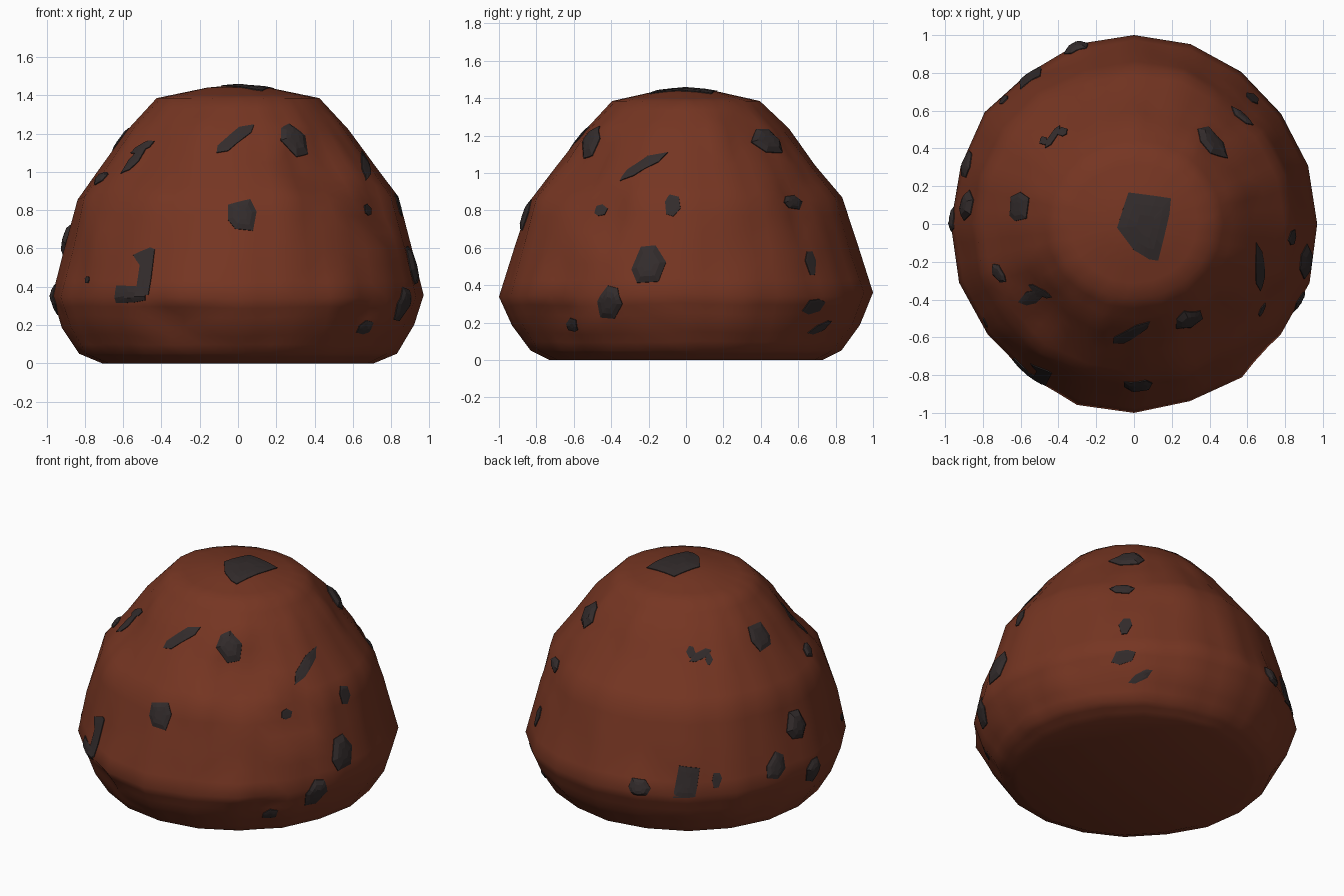
import bpy, bmesh, math, random
from mathutils import Vector
from mathutils.bvhtree import BVHTree

if "Cube" in bpy.data.objects:
    bpy.data.objects.remove(bpy.data.objects["Cube"])

random.seed(4)


def material(name, rgb):
    m = bpy.data.materials.new(name)
    m.diffuse_color = (*rgb, 1)
    m.use_nodes = True
    m.node_tree.nodes["Principled BSDF"].inputs["Base Color"].default_value = m.diffuse_color
    return m


def add_object(name, bm, mat):
    bmesh.ops.recalc_face_normals(bm, faces=bm.faces)
    mesh = bpy.data.meshes.new(name)
    bm.to_mesh(mesh)
    mesh.materials.append(mat)
    ob = bpy.data.objects.new(name, mesh)
    bpy.context.collection.objects.link(ob)
    return ob


brown = material("reddish brown", (0.180, 0.036, 0.016))
dark = material("charcoal", (0.033, 0.025, 0.025))

# Lumpy dome: a low-poly lathe, elliptical rings (x radius, y radius, height)
PROFILE = [(0.71, 0.73, 0), (0.83, 0.83, 0.05), (0.92, 0.93, 0.19), (0.97, 1, 0.35),
           (0.91, 0.92, 0.6), (0.838, 0.835, 0.86), (0.715, 0.69, 1.04),
           (0.575, 0.55, 1.23), (0.425, 0.395, 1.385), (0.16, 0.15, 1.44)]
SIDES = 20
bm = bmesh.new()
rings = []
for rx, ry, z in PROFILE:
    ring = []
    for i in range(SIDES):
        a = math.tau * i / SIDES
        k = 1 if i % 5 == 0 else 1 + random.uniform(-0.015, 0.008)
        zz = z + (random.uniform(-0.012, 0.012) if 0.1 < z < 1.3 else 0)
        ring.append(bm.verts.new((rx * k * math.cos(a), ry * k * math.sin(a), zz)))
    rings.append(ring)
for lo, hi in zip(rings, rings[1:]):
    for i in range(SIDES):
        j = (i + 1) % SIDES
        bm.faces.new((lo[i], lo[j], hi[j], hi[i]))
bm.faces.new(rings[0][::-1])
tip = bm.verts.new((0, 0, 1.455))
for i in range(SIDES):
    bm.faces.new((rings[-1][i], rings[-1][(i + 1) % SIDES], tip))
bmesh.ops.triangulate(bm, faces=bm.faces)

# Shallow hollows around some chips: position, radius, depth
HOLLOWS = [((0.43, -0.56, 1.02), 0.25, 0.04), ((0.70, -0.45, 0.80), 0.2, 0.04),
           ((-0.48, -0.42, 1.10), 0.2, 0.025), ((0.62, -0.66, 0.2), 0.2, 0.02),
           ((0.58, 0.60, 0.84), 0.2, 0.02), ((-0.38, -0.9, 0.2), 0.15, 0.02)]
sides = [e for e in bm.edges if max(v.co.z for v in e.verts) > 0.01]
bmesh.ops.subdivide_edges(bm, edges=sides, cuts=2, use_grid_fill=True)
bmesh.ops.triangulate(bm, faces=bm.faces)
for v in bm.verts:
    for p, rad, depth in HOLLOWS:
        d = (v.co - Vector(p)).length / rad
        if d < 1 and v.co.z > 0.02:
            v.co -= Vector((v.co.x, v.co.y, 0.3 * v.co.z)).normalized() * depth * (1 - d * d)
tree = BVHTree.FromBMesh(bm)
body = add_object("dome_body", bm, brown)
bm.free()
body.data.shade_smooth()

# Chips: thin patches wrapped on to the dome
chips = bmesh.new()


def chip(pos, w, h, turn=0, bump=0.0, outline=None):
    centre, n, _, _ = tree.find_nearest(Vector(pos))
    if n.z > 0.95:
        u, v = Vector((1, 0, 0)), Vector((0, 1, 0))
    else:
        u = Vector((0, 0, 1)).cross(n).normalized()
        v = n.cross(u)
    if outline is None:
        outline = []
        for i in range(6):
            a = math.tau * (i + random.uniform(-0.2, 0.2)) / 6
            k = random.uniform(0.95, 1.2)
            outline.append((k * w / 2 * math.cos(a), k * h / 2 * math.sin(a)))
    ca, sa = math.cos(math.radians(turn)), math.sin(math.radians(turn))
    pts = [(x * ca - y * sa, x * sa + y * ca) for x, y in outline]
    dense = []
    for (x0, y0), (x1, y1) in zip(pts, pts[1:] + pts[:1]):
        dense += [(x0 + (x1 - x0) * t / 3, y0 + (y1 - y0) * t / 3) for t in range(3)]

    def wrap(x, y, lift):
        p, m, _, _ = tree.find_nearest(centre + u * x + v * y)
        return chips.verts.new(p + m * 0.3 * lift + n * 0.7 * lift)

    loops = [[wrap(x * s, y * s, lift) for x, y in dense] for s, lift in
             ((1, -0.01), (1, 0.005), (0.66, 0.006 + bump * 0.8), (0.33, 0.006 + bump))]
    for a, b in zip(loops, loops[1:]):
        for i in range(len(a)):
            j = (i + 1) % len(a)
            chips.faces.new((a[i], a[j], b[j], b[i]))
    chips.faces.new(loops[-1])


# crown patch
chip((0.06, -0.01, 1.45), 0, 0, outline=[(-0.15, -0.01), (-0.06, -0.13), (0.02, -0.18), (0.07, -0.19),
                                         (0.13, 0.06), (0.14, 0.15), (-0.09, 0.18)])
# front
chip((-0.53, -0.38, 1.07), 0.07, 0.22, -10)
chip((-0.50, -0.36, 1.13), 0.14, 0.05, 30)
chip((-0.02, -0.58, 1.17), 0.25, 0.075, 50)
chip((0.28, -0.49, 1.16), 0.15, 0.19, 20, 0.02)
chip((0.02, -0.85, 0.77), 0.16, 0.17, 10, 0.01)
chip((-0.71, -0.26, 0.96), 0.11, 0.08, 20, 0.01)
chip((-0.80, -0.53, 0.44), 0.05, 0.04)
# front-left hook
chip((-0.55, -0.78, 0.35), 0, 0, outline=[(-0.11, -0.05), (0.10, -0.05), (0.10, 0.05), (-0.11, 0.05)])
chip((-0.49, -0.80, 0.48), 0, 0, outline=[(-0.035, -0.13), (0.045, -0.13), (0.045, 0.12),
                                          (0.02, 0.13), (-0.08, 0.09), (-0.03, 0.05)])
# right
chip((0.66, -0.23, 1.03), 0.27, 0.07, 42)
chip((0.67, -0.45, 0.80), 0.08, 0.06, 20)
chip((0.83, -0.07, 0.83), 0.08, 0.12, -10)
chip((0.91, -0.20, 0.50), 0.17, 0.21, 0, 0.02)
chip((0.87, -0.41, 0.31), 0.13, 0.21, -15, 0.01)
chip((0.69, -0.64, 0.17), 0.10, 0.07, 30)
# back right
chip((0.40, 0.42, 1.16), 0.20, 0.17, 0, 0.02)
chip((0.58, 0.58, 0.85), 0.16, 0.08, 0, 0.01)
chip((0.64, 0.68, 0.53), 0.07, 0.14, -5)
chip((0.67, 0.69, 0.28), 0.15, 0.08, 15)
chip((0.58, 0.75, 0.15), 0.15, 0.05, 25)
# back left
chip((-0.60, 0.09, 1.15), 0.16, 0.18, 0, 0.01)
chip((-0.42, 0.45, 1.12), 0.13, 0.05, 25)
chip((-0.38, 0.49, 1.15), 0.05, 0.08)
chip((-0.47, 0.43, 1.10), 0.04, 0.07)
chip((-0.91, 0.10, 0.65), 0.15, 0.19, 0, 0.03)
chip((-0.91, 0.32, 0.46), 0.14, 0.17, -25, 0.01)
chip((-0.96, 0.02, 0.34), 0.13, 0.18, -15, 0.01)
chip((-0.56, 0.80, 0.44), 0, 0, outline=[(-0.08, -0.10), (0.06, -0.10), (0.08, 0.09), (-0.05, 0.10)])
chip((-0.30, 0.93, 0.39), 0.14, 0.13, 0, 0.015)
chip((-0.69, 0.66, 0.44), 0.06, 0.10)

add_object("dark_chips", chips, dark)
chips.free()
